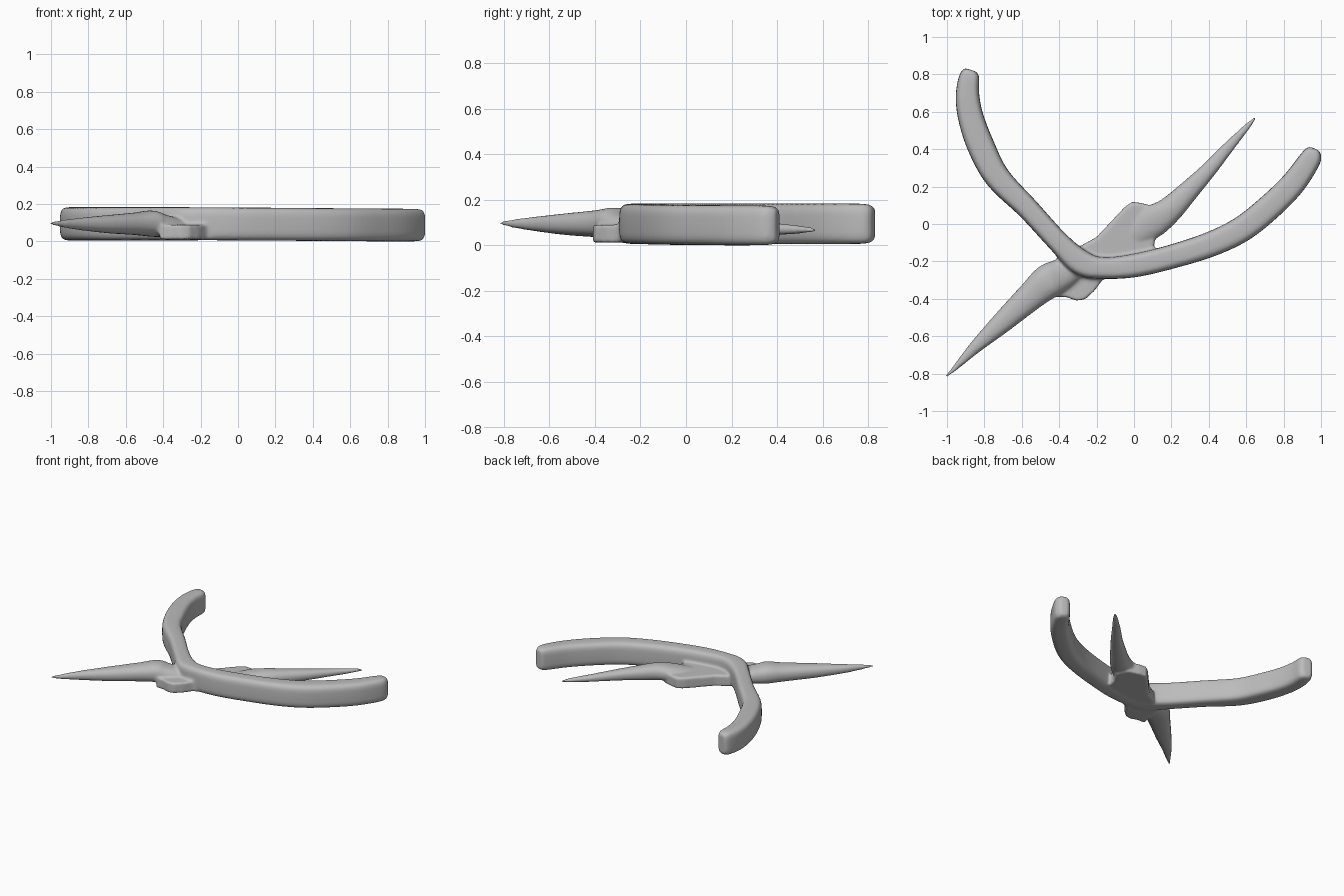
import bpy, bmesh, math
from mathutils import Vector

cube = bpy.data.objects.get("Cube")
if cube:
    bpy.data.objects.remove(cube, do_unlink=True)

gray = bpy.data.materials.new("plain gray")
gray.use_nodes = True
COLOR = (0.5, 0.5, 0.5, 1)
gray.diffuse_color = COLOR
gray.node_tree.nodes["Principled BSDF"].inputs["Base Color"].default_value = COLOR


def spline(st, steps=5):
    """Smooth the stations with a Catmull-Rom curve."""
    out = []
    for i in range(len(st) - 1):
        p0, p1, p2, p3 = (st[max(0, min(len(st) - 1, i + k))] for k in (-1, 0, 1, 2))
        for s in range(steps):
            t = s / steps
            out.append([0.5 * (2 * b + (c - a) * t + (2 * a - 5 * b + 4 * c - d) * t * t
                               + (3 * b - a - 3 * c + d) * t ** 3)
                        for a, b, c, d in zip(p0, p1, p2, p3)])
    return out + [list(st[-1])]


def loft(bm, stations, power, sides=24):
    """Sweep a superellipse through (x, y, z, half width, half height)."""
    pts, rings = spline(stations), []
    for i, (x, y, z, w, h) in enumerate(pts):
        a, b = pts[max(i - 1, 0)], pts[min(i + 1, len(pts) - 1)]
        side = Vector((b[1] - a[1], a[0] - b[0], 0)).normalized()
        ring = []
        for k in range(sides):
            c, s = math.cos(math.tau * k / sides), math.sin(math.tau * k / sides)
            u = math.copysign(abs(c) ** power, c) * max(w, 0.004)
            v = math.copysign(abs(s) ** power, s) * max(h, 0.004)
            ring.append(bm.verts.new(Vector((x, y, z + v)) + side * u))
        rings.append(ring)
    for r, q in zip(rings, rings[1:]):
        for k in range(sides):
            n = (k + 1) % sides
            bm.faces.new((r[k], r[n], q[n], q[k]))
    bm.faces.new(rings[0][::-1])
    bm.faces.new(rings[-1])


def plate(bm, outline, z0, z1):
    """Extrude a flat outline upward."""
    face = bm.faces.new([bm.verts.new((x, y, z0)) for x, y in outline])
    up = bmesh.ops.extrude_face_region(bm, geom=[face])
    for v in up["geom"]:
        if isinstance(v, bmesh.types.BMVert):
            v.co.z = z1


bm = bmesh.new()

# Long curved bow with squared ends
loft(bm, [
    (-0.872, 0.824, 0.097, 0.030, 0.070), (-0.879, 0.795, 0.097, 0.052, 0.086),
    (-0.890, 0.70, 0.097, 0.062, 0.089), (-0.875, 0.58, 0.097, 0.068, 0.089),
    (-0.820, 0.42, 0.097, 0.073, 0.089), (-0.730, 0.25, 0.097, 0.068, 0.089),
    (-0.565, 0.08, 0.097, 0.059, 0.089), (-0.405, -0.095, 0.097, 0.058, 0.089),
    (-0.285, -0.205, 0.097, 0.068, 0.089), (-0.17, -0.235, 0.097, 0.058, 0.088),
    (0.0, -0.222, 0.096, 0.063, 0.088), (0.20, -0.175, 0.095, 0.064, 0.088),
    (0.41, -0.108, 0.093, 0.067, 0.088), (0.58, -0.025, 0.092, 0.069, 0.088),
    (0.73, 0.095, 0.091, 0.069, 0.088), (0.85, 0.215, 0.090, 0.066, 0.088),
    (0.935, 0.335, 0.090, 0.059, 0.087), (0.956, 0.38, 0.090, 0.048, 0.083),
    (0.966, 0.403, 0.090, 0.028, 0.070)], 0.5)

# Front spike
loft(bm, [
    (-1.004, -0.815, 0.10, 0.007, 0.006), (-0.95, -0.763, 0.098, 0.016, 0.018),
    (-0.85, -0.66, 0.096, 0.034, 0.032), (-0.70, -0.522, 0.095, 0.058, 0.048),
    (-0.55, -0.385, 0.097, 0.077, 0.060), (-0.46, -0.308, 0.098, 0.092, 0.070),
    (-0.39, -0.27, 0.085, 0.085, 0.060), (-0.30, -0.22, 0.07, 0.07, 0.05)], 0.85)

# Rear spike
loft(bm, [
    (0.648, 0.567, 0.07, 0.007, 0.008), (0.60, 0.515, 0.071, 0.018, 0.016),
    (0.50, 0.405, 0.073, 0.031, 0.026), (0.40, 0.29, 0.076, 0.042, 0.036),
    (0.29, 0.175, 0.079, 0.056, 0.047), (0.19, 0.075, 0.080, 0.071, 0.056),
    (0.10, 0.01, 0.074, 0.085, 0.052), (0.0, -0.07, 0.062, 0.06, 0.04)], 0.85)

# Wide low web behind the bow, and small lobe in front of it
plate(bm, [(-0.29, -0.12), (-0.20, -0.07), (-0.05, 0.09), (-0.01, 0.118), (0.04, 0.112),
           (0.12, 0.09), (0.16, 0.0), (0.11, -0.09), (0.10, -0.2), (-0.25, -0.2)], 0.014, 0.098)
plate(bm, [(-0.42, -0.39), (-0.36, -0.39), (-0.31, -0.41), (-0.26, -0.402), (-0.21, -0.355),
           (-0.17, -0.30), (-0.10, -0.27), (-0.20, -0.2), (-0.38, -0.2)], 0.014, 0.092)

bmesh.ops.recalc_face_normals(bm, faces=bm.faces)
mesh = bpy.data.meshes.new("bow_and_spike")
bm.to_mesh(mesh)
bm.free()
body = bpy.data.objects.new("bow_and_spike", mesh)
bpy.context.collection.objects.link(body)
mesh.materials.append(gray)

# Fuse the parts and melt the joints together
remesh = body.modifiers.new("fuse", 'REMESH')
remesh.mode = 'VOXEL'
remesh.voxel_size = 0.009
remesh.use_smooth_shade = True
soften = body.modifiers.new("soften", 'SMOOTH')
soften.factor = 0.5
soften.iterations = 8
bpy.context.view_layer.objects.active = body
body.select_set(True)
for name in ("fuse", "soften"):
    bpy.ops.object.modifier_apply(modifier=name)
bpy.ops.object.shade_smooth()

# Rest the body on the ground
low = min(v.co.z for v in body.data.vertices)
for v in body.data.vertices:
    v.co.z -= low
